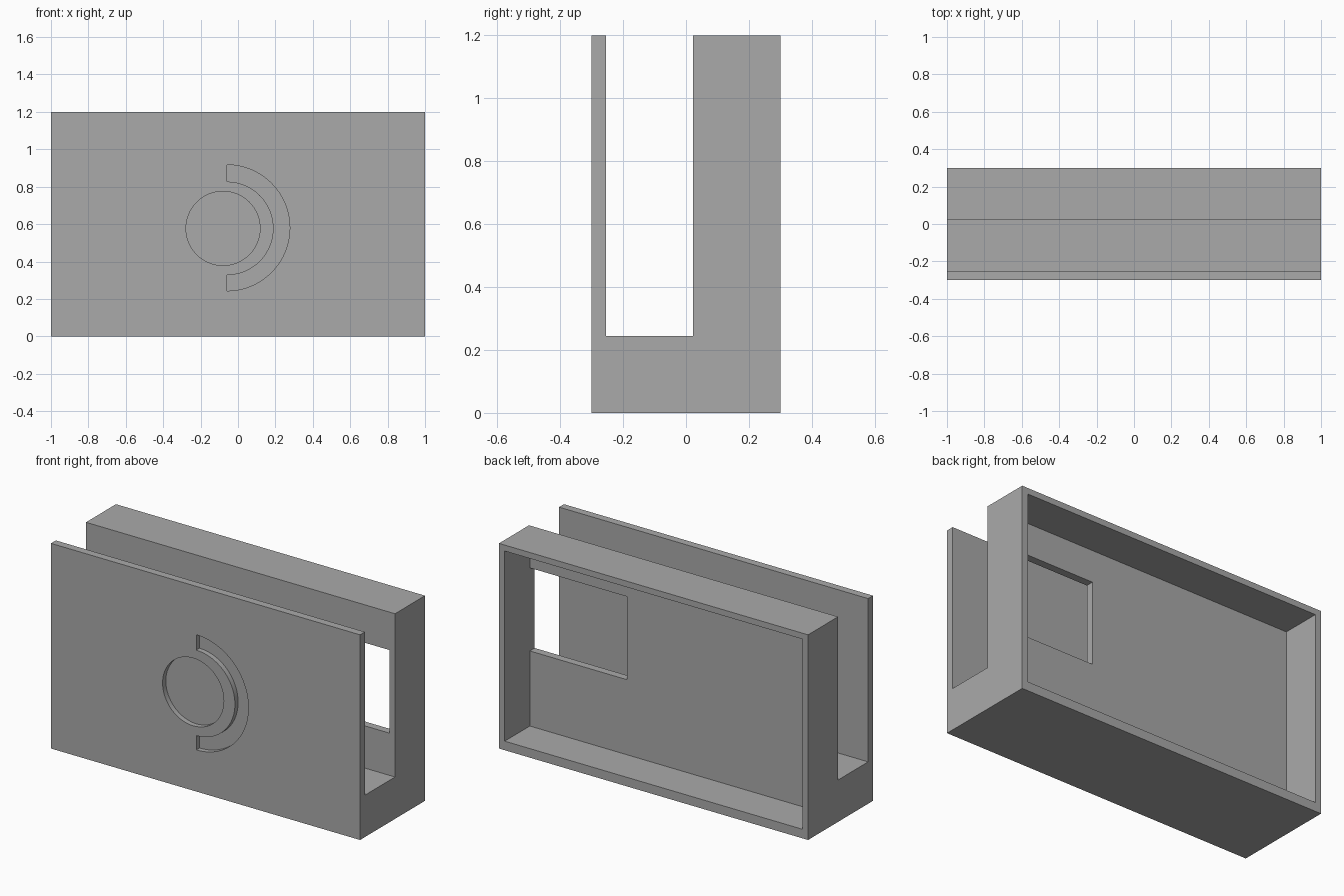
import bpy, bmesh, math
from mathutils import Vector

cube = bpy.data.objects.get("Cube")
if cube:
    bpy.data.objects.remove(cube, do_unlink=True)

grey = bpy.data.materials.new("plain grey")
grey.use_nodes = True
colour = (0.4, 0.4, 0.4, 1)
grey.diffuse_color = colour
grey.node_tree.nodes["Principled BSDF"].inputs["Base Color"].default_value = colour


def prism(name, outline, direction):
    """Extrude a closed outline of 3D points along a direction."""
    bm = bmesh.new()
    face = bm.faces.new([bm.verts.new(p) for p in outline])
    ext = bmesh.ops.extrude_face_region(bm, geom=[face])
    moved = [g for g in ext["geom"] if isinstance(g, bmesh.types.BMVert)]
    bmesh.ops.translate(bm, verts=moved, vec=Vector(direction))
    bmesh.ops.recalc_face_normals(bm, faces=bm.faces)
    mesh = bpy.data.meshes.new(name)
    bm.to_mesh(mesh)
    bm.free()
    mesh.materials.append(grey)
    obj = bpy.data.objects.new(name, mesh)
    bpy.context.collection.objects.link(obj)
    return obj


def front_prism(name, points, y0, y1):
    return prism(name, [(x, y0, z) for x, z in points], (0, y1 - y0, 0))


def rectangle(x0, x1, z0, z1):
    return [(x0, z0), (x1, z0), (x1, z1), (x0, z1)]


def arc(cx, cz, r, start, end, steps):
    angles = [math.radians(start + (end - start) * i / steps) for i in range(steps + 1)]
    return [(cx + r * math.cos(a), cz + r * math.sin(a)) for a in angles]


# Main dimensions
FRONT, BACK, TOP = -0.3, 0.3, 1.2
SLOT_FRONT, SLOT_BACK, SLOT_FLOOR = -0.255, 0.023, 0.245
PANEL_BACK = 0.068
INNER = 0.963
RECESS = FRONT + 0.03

# Slotted body, one U-shaped profile along x
profile = [(FRONT, 0), (BACK, 0), (BACK, TOP), (SLOT_BACK, TOP),
           (SLOT_BACK, SLOT_FLOOR), (SLOT_FRONT, SLOT_FLOOR),
           (SLOT_FRONT, TOP), (FRONT, TOP)]
body = prism("slotted_case", [(-1, y, z) for y, z in profile], (2, 0, 0))

# Open rear compartment, window in its panel, and the two front recesses
disc = arc(-0.08, 0.577, 0.198, 0, 360, 64)[:-1]
crescent = arc(-0.06, 0.58, 0.337, -90, 90, 40) + arc(-0.06, 0.577, 0.25, 90, -90, 40)
cutters = [
    front_prism("rear_compartment_cutter",
                rectangle(-INNER, INNER, 0.053, TOP - 0.035), PANEL_BACK, BACK + 0.1),
    front_prism("panel_window_cutter",
                rectangle(0.335, INNER, 0.492, 0.978), SLOT_BACK - 0.05, PANEL_BACK + 0.05),
    front_prism("round_recess_cutter", disc, FRONT - 0.1, RECESS),
    front_prism("crescent_recess_cutter", crescent, FRONT - 0.1, RECESS),
]
for cutter in cutters:
    mod = body.modifiers.new(cutter.name, "BOOLEAN")
    mod.operation = "DIFFERENCE"
    mod.solver = "EXACT"
    mod.object = cutter

# Bake the cuts and drop the cutters
depsgraph = bpy.context.evaluated_depsgraph_get()
cut_mesh = bpy.data.meshes.new_from_object(body.evaluated_get(depsgraph))
body.modifiers.clear()
body.data = cut_mesh
for cutter in cutters:
    bpy.data.objects.remove(cutter, do_unlink=True)

# Smooth the round recess walls while keeping edges crisp
bpy.ops.object.select_all(action="DESELECT")
body.select_set(True)
bpy.context.view_layer.objects.active = body
bpy.ops.object.shade_smooth_by_angle(angle=math.radians(20))
